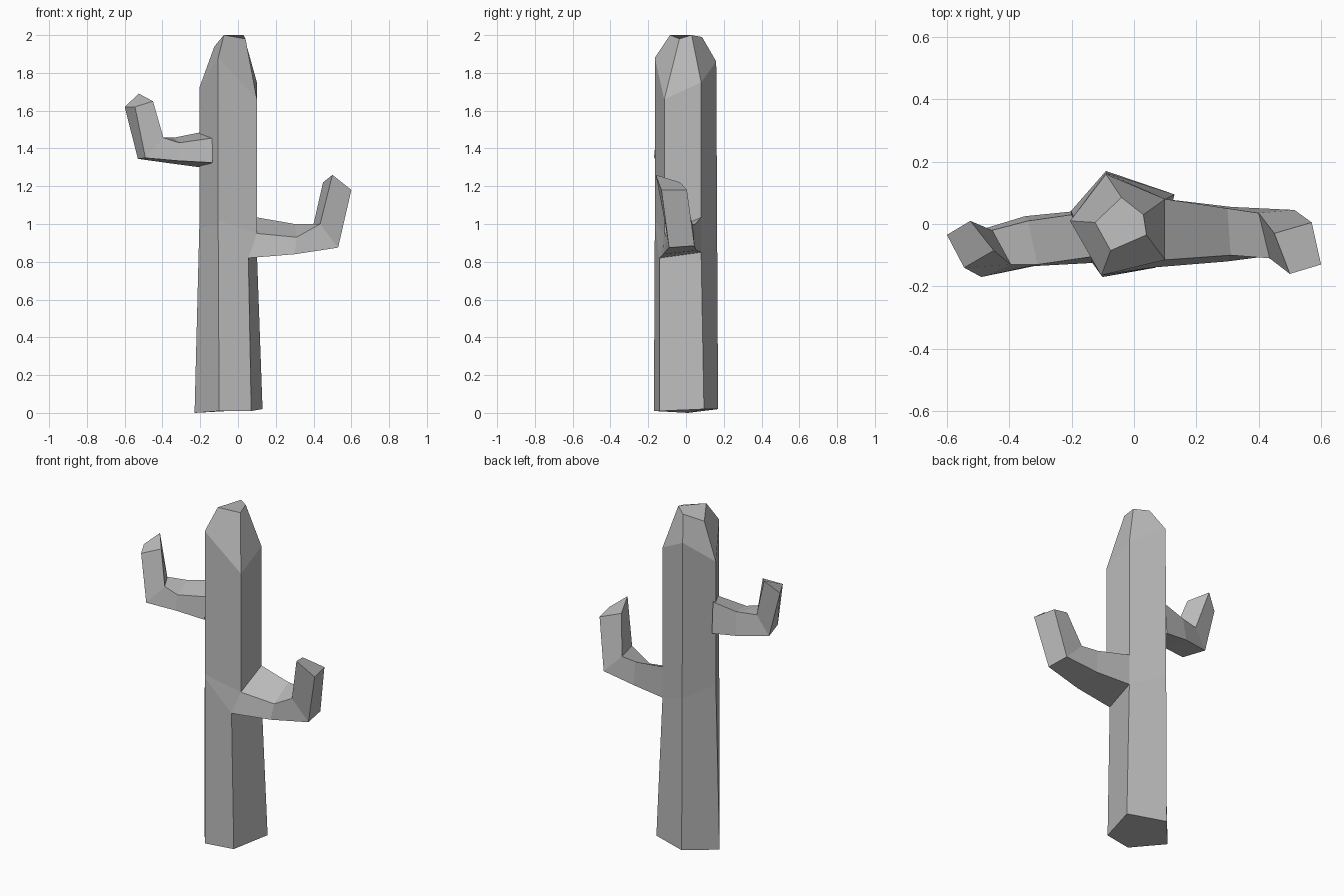
import bpy
import bmesh

cube = bpy.data.objects.get("Cube")
if cube:
    bpy.data.objects.remove(cube, do_unlink=True)

grey = bpy.data.materials.new("plain_grey")
grey.use_nodes = True
COLOUR = (0.5, 0.5, 0.5, 1)
grey.diffuse_color = COLOUR
grey.node_tree.nodes["Principled BSDF"].inputs["Base Color"].default_value = COLOUR


def loft(name, rings, cap_start=True, skip=None):
    """Bridge matching rings of points into a flat-shaded skin; skip = (band, side) left open."""
    bm = bmesh.new()
    loops = [[bm.verts.new(p) for p in ring] for ring in rings]
    n = len(rings[0])
    for band, (a, b) in enumerate(zip(loops, loops[1:])):
        for i in range(n):
            if (band, i) != skip:
                j = (i + 1) % n
                bm.faces.new((a[i], a[j], b[j], b[i]))
    bm.faces.new(loops[-1])
    if cap_start:
        bm.faces.new(loops[0][::-1])
    bmesh.ops.recalc_face_normals(bm, faces=bm.faces)
    mesh = bpy.data.meshes.new(name)
    bm.to_mesh(mesh)
    bm.free()
    mesh.materials.append(grey)
    obj = bpy.data.objects.new(name, mesh)
    bpy.context.collection.objects.link(obj)
    return obj


# Opening in the trunk where the left arm grows out
arm_root = [(.055, -.14, .82), (.10, .08, .85), (.10, .08, 1.035), (.10, -.115, .95)]

# Five-sided trunk, listed from its right corner around the front
loft("trunk", [
    [(-.23, .01, 0), (-.10, -.17, .01), (.07, -.14, .01), (.13, .095, .02), (-.09, .17, .02)],
    [(-.205, .01, .98), (-.105, -.165, 1), arm_root[0], arm_root[1], (-.09, .165, .93)],
    [(-.205, .01, 1.02), (-.105, -.165, 1.02), arm_root[3], arm_root[2], (-.09, .165, .97)],
    [(-.205, .01, 1.72), (-.105, -.165, 1.88), (.10, -.115, 1.66), (.10, .08, 1.75), (-.09, .16, 1.86)],
    [(-.125, .005, 1.94), (-.075, -.085, 2), (.04, -.035, 1.98), (.03, .03, 2), (-.04, .085, 1.99)],
], skip=(1, 2))

# Low arm: lower front, lower back, upper back, upper front
loft("left_arm", [
    arm_root,
    [(.30, -.12, .84), (.31, .055, .86), (.30, .05, 1), (.31, -.10, .93)],
    [(.53, -.09, .875), (.515, .045, .885), (.40, .035, 1), (.435, -.11, 1)],
    [(.60, -.13, 1.18), (.57, .005, 1.18), (.45, -.03, 1.22), (.50, -.16, 1.26)],
], cap_start=False)

# High arm, set into the trunk side
loft("right_arm", [
    [(-.135, -.125, 1.325), (-.20, .04, 1.30), (-.20, .03, 1.485), (-.135, -.105, 1.455)],
    [(-.32, -.135, 1.335), (-.35, .025, 1.32), (-.34, .01, 1.457), (-.31, -.13, 1.43)],
    [(-.49, -.17, 1.35), (-.53, -.03, 1.345), (-.455, -.02, 1.457), (-.395, -.13, 1.457)],
    [(-.545, -.14, 1.62), (-.60, -.035, 1.62), (-.525, .01, 1.69), (-.45, -.085, 1.65)],
])
